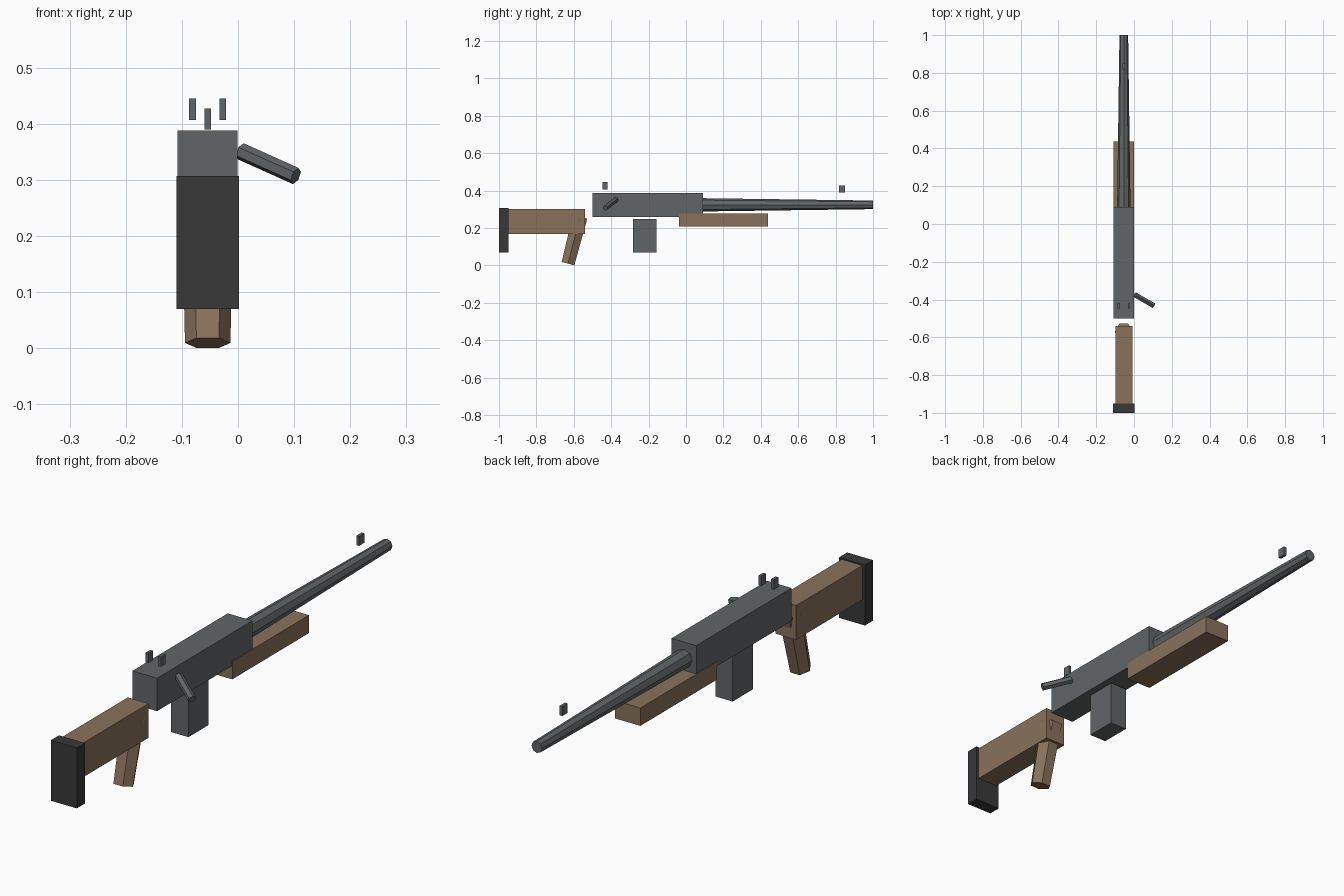
import bpy
from mathutils import Vector

if "Cube" in bpy.data.objects:
    bpy.data.objects.remove(bpy.data.objects["Cube"])

CX = -0.054  # centre line of the body


def material(name, rgb):
    m = bpy.data.materials.new(name)
    m.diffuse_color = (*rgb, 1)
    m.use_nodes = True
    m.node_tree.nodes["Principled BSDF"].inputs["Base Color"].default_value = m.diffuse_color
    return m


METAL = material("gunmetal", (0.12, 0.13, 0.135))
WOOD = material("wood", (0.25, 0.17, 0.105))
RUBBER = material("rubber", (0.04, 0.04, 0.042))


def box(name, x, width, y0, y1, z0, z1, mat):
    bpy.ops.mesh.primitive_cube_add(
        size=1, location=(x, (y0 + y1) / 2, (z0 + z1) / 2))
    o = bpy.context.object
    o.name = name
    o.scale = (width, y1 - y0, z1 - z0)
    bpy.ops.object.transform_apply(location=False, rotation=False, scale=True)
    o.data.materials.append(mat)


def rod(name, start, end, r0, r1, sides, mat, roll=0):
    a, b = Vector(start), Vector(end)
    d = b - a
    bpy.ops.mesh.primitive_cone_add(
        vertices=sides, radius1=r0, radius2=r1, depth=d.length)
    o = bpy.context.object
    o.name = name
    # roll the facets about the axis first, then aim the axis
    o.rotation_euler = (0, 0, roll)
    bpy.ops.object.transform_apply(location=False, rotation=True, scale=False)
    o.location = (a + b) / 2
    o.rotation_mode = 'QUATERNION'
    o.rotation_quaternion = Vector((0, 0, 1)).rotation_difference(d)
    o.data.materials.append(mat)


# Main body and tapered barrel
box("receiver", CX, 0.107, -0.5, 0.09, 0.259, 0.388, METAL)
rod("barrel", (CX, 0.05, 0.324), (CX, 1.0, 0.324), 0.036, 0.023, 8, METAL)

# Wooden furniture and butt pad
box("stock", CX, 0.09, -0.95, -0.54, 0.168, 0.302, WOOD)
box("butt_pad", CX, 0.112, -1.0, -0.95, 0.07, 0.307, RUBBER)
box("handguard", CX, 0.11, -0.037, 0.438, 0.207, 0.277, WOOD)
rod("grip", (CX, -0.631, 0.0095), (CX, -0.5665, 0.26),
    0.0405, 0.046, 6, WOOD, roll=1.5708)

# Magazine and side handle
box("magazine", CX, 0.075, -0.283, -0.158, 0.07, 0.248, METAL)
rod("bolt_handle", (0.005, -0.375, 0.351), (0.103, -0.431, 0.307),
    0.0155, 0.0155, 6, METAL)

# Sights
box("front_sight", CX, 0.012, 0.818, 0.85, 0.39, 0.427, METAL)
for side, s in (("left", -1), ("right", 1)):
    box("rear_sight_" + side, CX + s * 0.027, 0.012,
        -0.447, -0.419, 0.407, 0.445, METAL)
